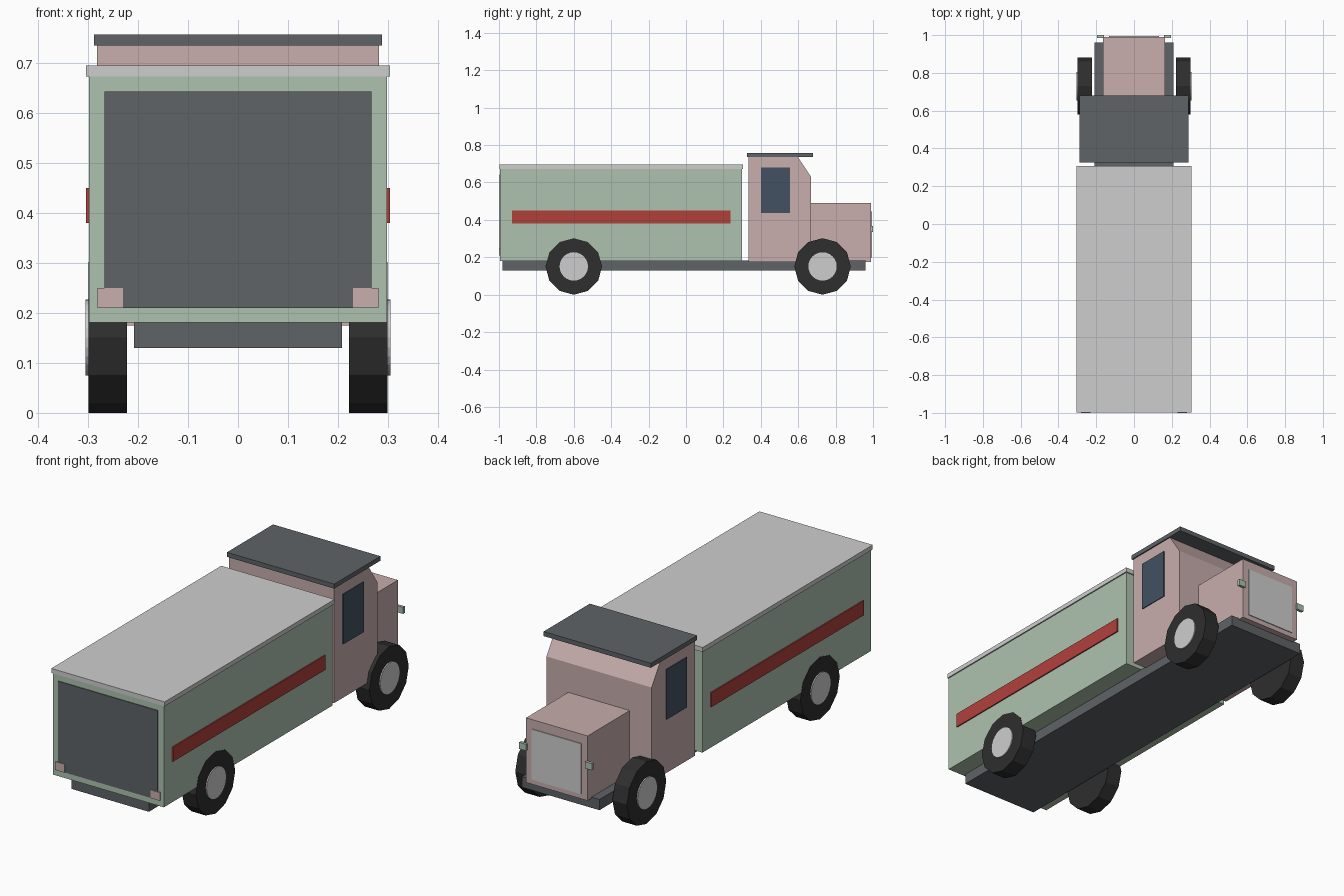
import bpy, bmesh, math
from mathutils import Matrix

if "Cube" in bpy.data.objects:
    bpy.data.objects.remove(bpy.data.objects["Cube"], do_unlink=True)


def material(name, *srgb):
    """Flat colour given as 0-255 sRGB, stored as linear values."""
    colour = [((c / 255 + 0.055) / 1.055) ** 2.4 for c in srgb] + [1.0]
    mat = bpy.data.materials.new(name)
    mat.use_nodes = True
    mat.diffuse_color = colour
    bsdf = mat.node_tree.nodes["Principled BSDF"]
    bsdf.inputs["Base Color"].default_value = colour
    bsdf.inputs["Roughness"].default_value = 0.8
    return mat


pink = material("dusty pink", 200, 173, 173)
green = material("sage green", 174, 194, 175)
light_grey = material("light grey", 206, 206, 206)
dark_grey = material("dark grey", 95, 99, 102)
rubber = material("black rubber", 46, 46, 46)
glass = material("dark blue glass", 66, 81, 97)
red = material("red", 177, 64, 59)


def finish(name, bm, mat):
    bmesh.ops.recalc_face_normals(bm, faces=bm.faces)
    mesh = bpy.data.meshes.new(name)
    bm.to_mesh(mesh)
    bm.free()
    mesh.materials.append(mat)
    obj = bpy.data.objects.new(name, mesh)
    bpy.context.collection.objects.link(obj)
    return obj


def box(name, mat, x, y, z):
    """Box from (low, high) ranges along each axis."""
    bm = bmesh.new()
    bmesh.ops.create_cube(bm, size=1)
    for v in bm.verts:
        v.co = [r[0] if c < 0 else r[1] for c, r in zip(v.co, (x, y, z))]
    return finish(name, bm, mat)


def centred(name, mat, half_width, y, z):
    return box(name, mat, (-half_width, half_width), y, z)


def pair(name, mat, x, y, z):
    """Matching boxes on the left (+x) and right (-x)."""
    box("left_" + name, mat, x, y, z)
    box("right_" + name, mat, (-x[1], -x[0]), y, z)


def extrude_profile(name, mat, half_width, profile):
    """Side profile of (y, z) points widened along x."""
    bm = bmesh.new()
    face = bm.faces.new([bm.verts.new((-half_width, y, z)) for y, z in profile])
    new = bmesh.ops.extrude_face_region(bm, geom=[face])["geom"]
    verts = [g for g in new if isinstance(g, bmesh.types.BMVert)]
    bmesh.ops.translate(bm, verts=verts, vec=(2 * half_width, 0, 0))
    return finish(name, bm, mat)


def disc(name, mat, radius, sides, x, y, z):
    """Cylinder on a sideways axle, spanning the x range."""
    bm = bmesh.new()
    bmesh.ops.create_cone(bm, cap_ends=True, segments=sides, radius1=radius,
                          radius2=radius, depth=x[1] - x[0])
    turn = Matrix.Rotation(math.pi / 2, 4, "Y")
    place = Matrix.Translation((sum(x) / 2, y, z))
    bmesh.ops.transform(bm, matrix=place @ turn, verts=bm.verts)
    return finish(name, bm, mat)


# Chassis
centred("chassis", dark_grey, 0.208, (-0.98, 0.96), (0.13, 0.182))

# Cargo box with roof, rear door, stripes and tail lamps
centred("cargo_box", green, 0.298, (-0.994, 0.30), (0.181, 0.674))
centred("cargo_roof", light_grey, 0.304, (-0.997, 0.306), (0.673, 0.695))
centred("rear_door", dark_grey, 0.267, (-0.998, -0.99), (0.21, 0.643))
pair("tail_lamp", pink, (0.23, 0.281), (-1.0, -0.99), (0.21, 0.25))
pair("stripe", red, (0.295, 0.304), (-0.93, 0.238), (0.38, 0.45))

# Cab with sloped brow, roof and side windows
extrude_profile("cab", pink, 0.282, [
    (0.333, 0.175), (0.667, 0.175), (0.667, 0.633), (0.597, 0.737), (0.333, 0.737)])
centred("cab_roof", dark_grey, 0.288, (0.326, 0.68), (0.735, 0.757))
pair("window", glass, (0.278, 0.286), (0.40, 0.557), (0.436, 0.679))

# Bonnet with grille and headlamps
centred("bonnet", pink, 0.165, (0.66, 0.99), (0.176, 0.49))
centred("grille", light_grey, 0.132, (0.985, 0.994), (0.2, 0.445))
pair("headlamp", green, (0.158, 0.195), (0.986, 1.0), (0.335, 0.367))

# Wheels: tyre and hub on each side of both axles
for end, axle_y in (("rear", -0.6), ("front", 0.73)):
    for side, s in (("left", 1), ("right", -1)):
        label = f"{end}_{side}_"
        tyre_x = sorted((s * 0.222, s * 0.2995))
        hub_x = sorted((s * 0.23, s * 0.305))
        disc(label + "tyre", rubber, 0.151, 12, tyre_x, axle_y, 0.151)
        disc(label + "hub", light_grey, 0.076, 24, hub_x, axle_y, 0.151)
